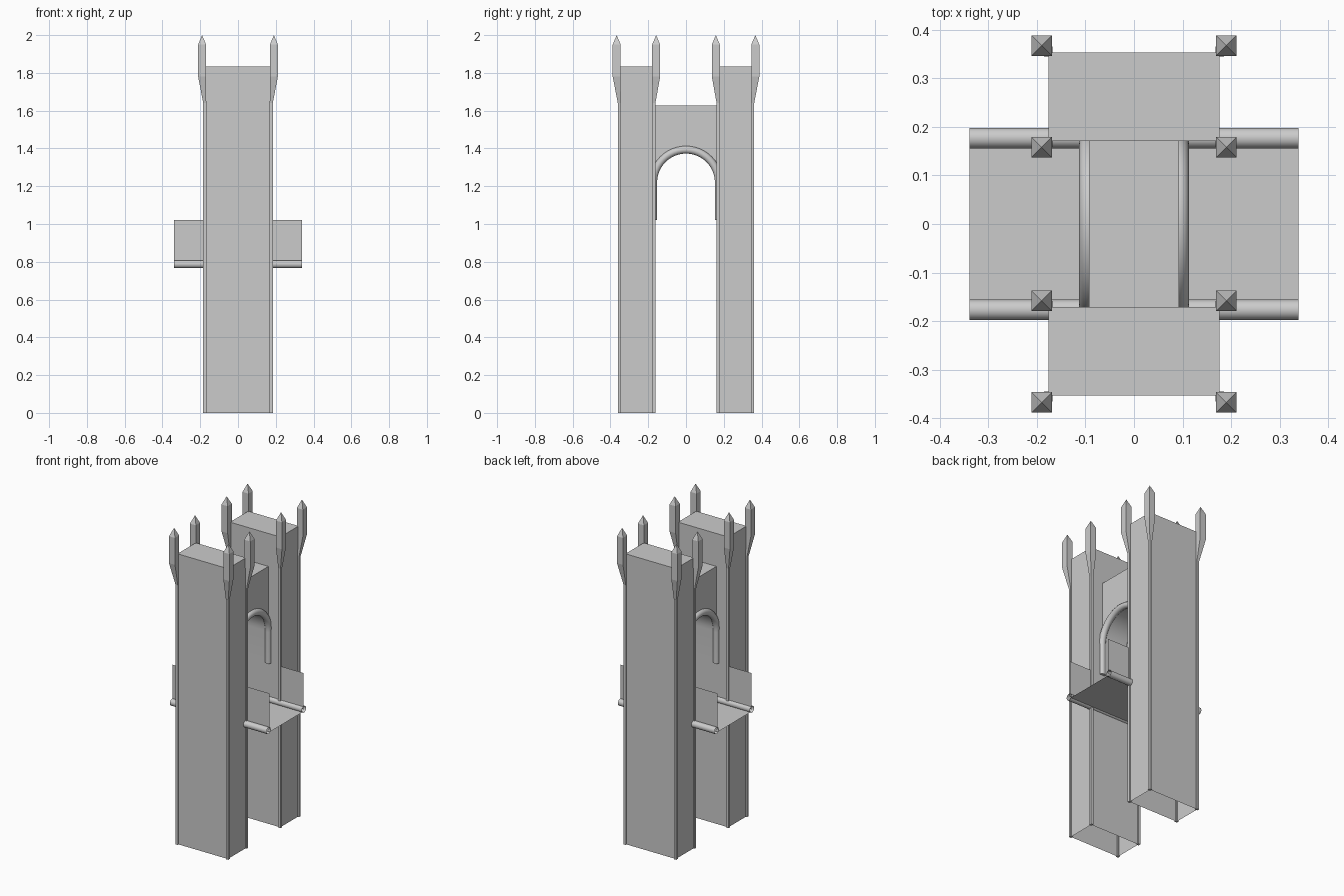
import bpy, bmesh, math

if "Cube" in bpy.data.objects:
    bpy.data.objects.remove(bpy.data.objects["Cube"])

stone = bpy.data.materials.new("grey_stone")
stone.use_nodes = True
stone.diffuse_color = (0.6, 0.6, 0.6, 1)
stone.node_tree.nodes["Principled BSDF"].inputs["Base Color"].default_value = (0.6, 0.6, 0.6, 1)

TOWER_X, TOWER_IN, TOWER_OUT = 0.176, 0.171, 0.353
SPRING_Z, SILL_Z = 1.22, 1.02


def finish(bm, name, smooth=False):
    bmesh.ops.recalc_face_normals(bm, faces=bm.faces)
    mesh = bpy.data.meshes.new(name)
    bm.to_mesh(mesh)
    bm.free()
    mesh.materials.append(stone)
    obj = bpy.data.objects.new(name, mesh)
    bpy.context.collection.objects.link(obj)
    if smooth:
        bpy.ops.object.select_all(action="DESELECT")
        obj.select_set(True)
        bpy.context.view_layer.objects.active = obj
        bpy.ops.object.shade_smooth_by_angle(angle=math.radians(35))
    return obj


def loft(bm, rings, closed=True):
    """Skin a list of point rings; returns the vertex rings."""
    rows = [[bm.verts.new(p) for p in ring] for ring in rings]
    n = len(rows[0])
    for a, b in zip(rows, rows[1:]):
        for i in range(n if closed else n - 1):
            j = (i + 1) % n
            bm.faces.new((a[i], a[j], b[j], b[i]))
    return rows


def square(x, y, z, h):
    return [(x - h, y - h, z), (x + h, y - h, z), (x + h, y + h, z), (x - h, y + h, z)]


def tower(name, side):
    # Hollow shaft, open underneath
    bm = bmesh.new()
    y0, y1 = sorted((side * TOWER_IN, side * TOWER_OUT))
    outline = [(-TOWER_X, y0), (TOWER_X, y0), (TOWER_X, y1), (-TOWER_X, y1)]
    rows = loft(bm, [[(x, y, z) for x, y in outline] for z in (0, 1.835)])
    bm.faces.new(rows[-1])
    finish(bm, name)


def corner_post(name, sx, base_y, head_y):
    # Slim post flaring into a pointed pinnacle
    bm = bmesh.new()
    bx, hx = sx * TOWER_X, sx * 0.19
    rows = loft(bm, [square(bx, base_y, 0, 0.008), square(bx, base_y, 1.64, 0.008),
                     square(hx, head_y, 1.78, 0.021), square(hx, head_y, 1.95, 0.021)])
    bm.faces.new(rows[0][::-1])
    tip = bm.verts.new((hx, head_y, 2.0))
    top = rows[-1]
    for i in range(4):
        bm.faces.new((top[i], top[(i + 1) % 4], tip))
    finish(bm, name)


def arch_path(radius, steps=24):
    """Points (y, z) up one leg, over the arch and down the other leg."""
    arc = [(radius * math.cos(math.pi * i / steps),
            SPRING_Z + radius * math.sin(math.pi * i / steps)) for i in range(steps + 1)]
    return [(radius, SILL_Z)] + arc + [(-radius, SILL_Z)]


def gate_wall():
    # Slab between the towers with an arched opening
    bm = bmesh.new()
    w, top = 0.093, 1.627
    inner = arch_path(0.165)
    outer = [(math.copysign(TOWER_IN, y) if i in (0, 1, len(inner) - 2, len(inner) - 1)
              else y * TOWER_IN / 0.165, z if i in (0, len(inner) - 1) else top)
             for i, (y, z) in enumerate(inner)]
    rings = [[(-w, y, z) for y, z in inner], [(w, y, z) for y, z in inner],
             [(w, y, z) for y, z in outer], [(-w, y, z) for y, z in outer]]
    loft(bm, rings + [rings[0]], closed=False)
    bmesh.ops.remove_doubles(bm, verts=bm.verts, dist=0.0001)
    finish(bm, "gate_wall", True)


def arch_moulding(name, sx):
    # Round moulding swept around the opening
    bm = bmesh.new()
    path = arch_path(0.173)
    rings = []
    for i, (y, z) in enumerate(path):
        a = min(max((i - 1) / (len(path) - 3), 0), 1) * math.pi
        ring = []
        for k in range(16):
            t = 2 * math.pi * k / 16
            r = 0.02 * math.cos(t)
            ring.append((sx * 0.093 + 0.02 * math.sin(t),
                         y + r * math.cos(a), z + r * math.sin(a)))
        rings.append(ring)
    rows = loft(bm, rings)
    bm.faces.new(rows[0])
    bm.faces.new(rows[-1])
    finish(bm, name, True)


def sheet(name, corners):
    bm = bmesh.new()
    bm.faces.new([bm.verts.new(c) for c in corners])
    finish(bm, name)


def floor_rail(name, side):
    # Open round rail along the floor edge
    bm = bmesh.new()
    circle = [2 * math.pi * k / 16 for k in range(16)]
    loft(bm, [[(x, side * 0.1765 + 0.021 * math.cos(t), 0.787 + 0.021 * math.sin(t))
               for t in circle] for x in (-0.338, 0.338)])
    finish(bm, name, True)


for side, label in ((-1, "front"), (1, "back")):
    tower(label + "_tower", side)
    floor_rail(label + "_floor_rail", side)
    for sx, hand in ((-1, "right"), (1, "left")):
        corner_post(f"{label}_{hand}_outer_post", sx, side * TOWER_OUT, side * 0.367)
        corner_post(f"{label}_{hand}_inner_post", sx, side * 0.17, side * 0.158)
        # Parapet panel standing on the rail
        y = side * 0.169
        sheet(f"{label}_{hand}_parapet", [(sx * 0.15, y, 0.79), (sx * 0.338, y, 0.79),
                                          (sx * 0.338, y, SILL_Z), (sx * 0.15, y, SILL_Z)])

gate_wall()
arch_moulding("right_arch_moulding", -1)
arch_moulding("left_arch_moulding", 1)
sheet("walkway_floor", square(0, 0, 0, 1) and [(-0.338, -0.17, 0.775), (0.338, -0.17, 0.775),
                                               (0.338, 0.17, 0.775), (-0.338, 0.17, 0.775)])
